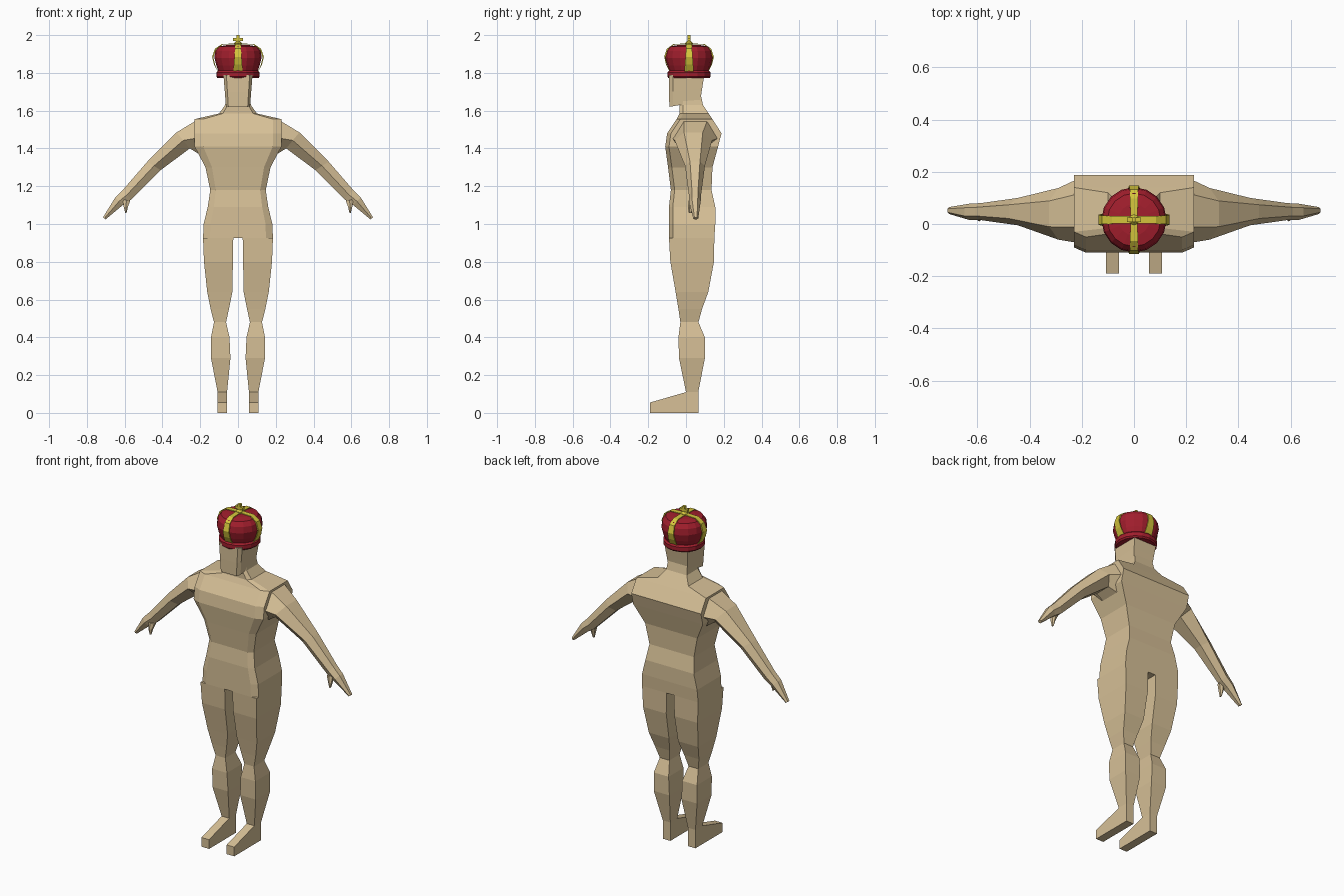
import bpy
import bmesh
from math import cos, sin, tau
from mathutils import Vector

default_cube = bpy.data.objects.get("Cube")
if default_cube:
    bpy.data.objects.remove(default_cube, do_unlink=True)


def make_material(name, colour):
    material = bpy.data.materials.new(name)
    material.use_nodes = True
    shade = (*colour, 1.0)
    material.diffuse_color = shade
    material.node_tree.nodes["Principled BSDF"].inputs["Base Color"].default_value = shade
    return material


skin = make_material("warm_skin", (0.68, 0.53, 0.31))
red = make_material("crown_red", (0.36, 0.013, 0.026))
gold = make_material("crown_gold", (0.66, 0.56, 0.045))


def loft(name, rings, material):
    """Join a row of equal-sized rings with flat faces and cap both ends."""
    bm = bmesh.new()
    rows = [[bm.verts.new(point) for point in ring] for ring in rings]
    for lower, upper in zip(rows, rows[1:]):
        count = len(lower)
        for i in range(count):
            j = (i + 1) % count
            bm.faces.new((lower[i], lower[j], upper[j], upper[i]))
    bm.faces.new(rows[0])
    bm.faces.new(rows[-1])
    bmesh.ops.recalc_face_normals(bm, faces=bm.faces)
    mesh = bpy.data.meshes.new(name)
    bm.to_mesh(mesh)
    bm.free()
    mesh.materials.append(material)
    part = bpy.data.objects.new(name, mesh)
    bpy.context.collection.objects.link(part)
    return part


def mirrored_loft(name, rings, material):
    """Build the left part and its copy on the right."""
    loft("left_" + name, rings, material)
    flipped = [[(-x, y, z) for x, y, z in ring] for ring in rings]
    loft("right_" + name, flipped, material)


def box(name, low, high, material):
    rings = [[(low[0], low[1], z), (high[0], low[1], z),
              (high[0], high[1], z), (low[0], high[1], z)] for z in (low[2], high[2])]
    return loft(name, rings, material)


def body_ring(z, half, front, back, tilt=0.0, chamfer=0.02):
    """Six-sided section: chamfered front corners and a square back."""
    inner = half * 0.8
    outline = [(-inner, front), (inner, front), (half, front + chamfer),
               (half, back), (-half, back), (-half, front + chamfer)]
    return [(x, y, z + tilt * (y - front)) for x, y in outline]


# Torso, shoulders and neck
torso_sections = [
    (0.925, 0.185, -0.09, 0.15), (1.0, 0.182, -0.09, 0.155),
    (1.09, 0.16, -0.09, 0.155), (1.18, 0.147, -0.08, 0.135),
    (1.3, 0.172, -0.095, 0.14), (1.41, 0.23, -0.11, 0.17),
    (1.48, 0.23, -0.1, 0.188), (1.555, 0.23, -0.05, 0.14),
    (1.585, 0.1, -0.035, 0.12), (1.63, 0.068, -0.035, 0.09),
    (1.7, 0.06, -0.035, 0.075)]
loft("torso", [body_ring(*section) for section in torso_sections], skin)

# Head with an upward sloping jaw
loft("head", [body_ring(1.62, 0.064, -0.088, 0.075, tilt=0.18),
              body_ring(1.7, 0.07, -0.09, 0.085, tilt=0.08),
              body_ring(1.79, 0.077, -0.09, 0.097)], skin)

# Legs: height, inner, outer, front, back
leg_sections = [
    (0.11, 0.058, 0.108, 0.0, 0.065), (0.29, 0.04, 0.143, -0.037, 0.1),
    (0.4, 0.045, 0.143, -0.04, 0.1), (0.48, 0.063, 0.127, -0.03, 0.066),
    (0.55, 0.048, 0.145, -0.04, 0.085), (0.64, 0.03, 0.163, -0.055, 0.118),
    (0.8, 0.027, 0.18, -0.083, 0.148), (0.925, 0.025, 0.185, -0.09, 0.15)]
mirrored_loft("leg", [[(a, f, z), (b, f, z), (b, k, z), (a, k, z)]
                      for z, a, b, f, k in leg_sections], skin)

# Feet
foot_profile = [(0.065, 0), (0.065, 0.11), (0, 0.11), (-0.19, 0.055), (-0.19, 0)]
mirrored_loft("foot", [[(x, y, z) for y, z in foot_profile]
                       for x in (0.058, 0.108)], skin)


def arm_ring(top, bottom, front, back):
    """Six-sided section with narrow top and bottom edges."""
    top, bottom = Vector(top), Vector(bottom)
    middle = (top + bottom) / 2
    near, far = front + (back - front) * 0.25, back - (back - front) * 0.25
    outline = [(top, near), (top, far), (middle, back),
               (bottom, far), (bottom, near), (middle, front)]
    return [(p.x, y, p.y) for p, y in outline]


# Arms and hands: top point, bottom point, front, back
arm_sections = [
    ((0.21, 1.555), (0.19, 1.36), -0.075, 0.18),
    ((0.325, 1.485), (0.255, 1.4), -0.06, 0.138),
    ((0.48, 1.33), (0.41, 1.285), -0.005, 0.1),
    ((0.61, 1.18), (0.565, 1.13), 0.015, 0.08),
    ((0.65, 1.14), (0.61, 1.1), 0.015, 0.078),
    ((0.715, 1.035), (0.7, 1.025), 0.038, 0.065)]
mirrored_loft("arm", [arm_ring(*section) for section in arm_sections], skin)
mirrored_loft("thumb", [arm_ring((0.61, 1.13), (0.57, 1.125), 0.015, 0.05),
                        arm_ring((0.605, 1.09), (0.583, 1.09), 0.01, 0.04),
                        arm_ring((0.597, 1.058), (0.59, 1.058), 0.015, 0.03)], skin)

# Crown band and cap, turned from a radius and height profile
CROWN_Y = 0.016


def turned(name, profile, material, sides=16):
    rings = [[(r * cos(tau * i / sides), CROWN_Y + r * sin(tau * i / sides), z)
              for i in range(sides)] for r, z in profile]
    return loft(name, rings, material)


turned("crown_band", [(0.108, 1.772), (0.115, 1.78), (0.115, 1.803), (0.106, 1.812)], red)
turned("crown_cap", [(0.1, 1.8), (0.115, 1.84), (0.125, 1.88), (0.12, 1.915),
                     (0.102, 1.94), (0.06, 1.947), (0.02, 1.947)], red)

# Crown arches: radius, height, half width
arch_path = [(0.108, 1.808, 0.025), (0.127, 1.845, 0.022), (0.137, 1.885, 0.019),
             (0.122, 1.928, 0.016), (0.085, 1.953, 0.015), (0.03, 1.955, 0.014)]


def arch(name, scale, sideways):
    half = [(r * scale, z, w) for r, z, w in arch_path]
    path = half + [(-r, z, w) for r, z, w in reversed(half)]
    rings = []
    for r, z, w in path:
        inner = r * 0.95
        ring = [(r, -w, z), (r, w, z), (inner, w, z - 0.004), (inner, -w, z - 0.004)]
        rings.append([(a, CROWN_Y + b, c) if sideways else (b, CROWN_Y + a, c)
                      for a, b, c in ring])
    return loft(name, rings, gold)


arch("crown_side_arch", 1.0, True)
arch("crown_front_arch", 0.96, False)

# Cross ornament on top
turned("crown_knob", [(0.018, 1.945), (0.02, 1.957), (0.01, 1.968)], gold, sides=8)
box("cross_upright", (-0.008, CROWN_Y - 0.009, 1.95), (0.008, CROWN_Y + 0.009, 2.0), gold)
box("cross_bar", (-0.026, CROWN_Y - 0.009, 1.97), (0.026, CROWN_Y + 0.009, 1.985), gold)
